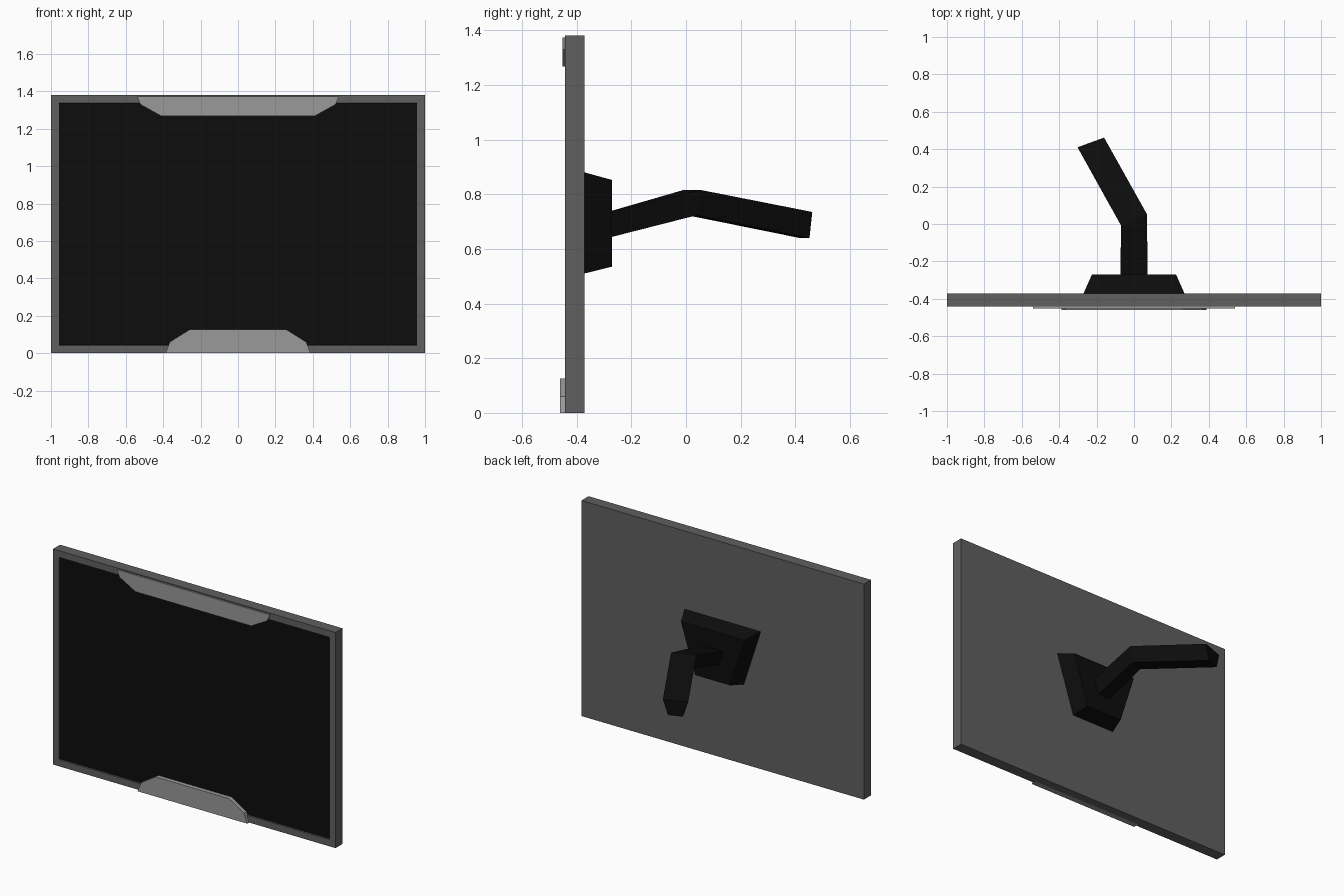
import bpy, bmesh

if "Cube" in bpy.data.objects:
    bpy.data.objects.remove(bpy.data.objects["Cube"])


def material(name, v):
    m = bpy.data.materials.new(name)
    m.diffuse_color = (v, v, v, 1)
    m.use_nodes = True
    m.node_tree.nodes["Principled BSDF"].inputs["Base Color"].default_value = m.diffuse_color
    return m


FRAME = material("dark grey", 0.115)
TRIM = material("light grey", 0.32)
SCREEN = material("screen black", 0.004)
BLACK = material("mount black", 0.004)


def finish(name, bm, *mats):
    bmesh.ops.recalc_face_normals(bm, faces=bm.faces)
    me = bpy.data.meshes.new(name)
    bm.to_mesh(me)
    bm.free()
    for m in mats:
        me.materials.append(m)
    ob = bpy.data.objects.new(name, me)
    bpy.context.collection.objects.link(ob)
    return ob


def loft(name, rings, mat):
    """Join closed rings of points into a capped solid."""
    bm = bmesh.new()
    loops = [[bm.verts.new(p) for p in r] for r in rings]
    for a, b in zip(loops, loops[1:]):
        for i in range(len(a)):
            j = (i + 1) % len(a)
            bm.faces.new((a[i], a[j], b[j], b[i]))
    bm.faces.new(loops[0])
    bm.faces.new(loops[-1])
    return finish(name, bm, mat)


# Display panel with an inset, recessed screen
Y0, Y1, H = -0.442, -0.371, 1.38
bm = bmesh.new()
bmesh.ops.create_cube(bm, size=1)
for v in bm.verts:
    v.co = (v.co.x * 2, Y0 if v.co.y < 0 else Y1, (v.co.z + 0.5) * H)
bm.normal_update()
front = min(bm.faces, key=lambda f: f.normal.y)
bmesh.ops.inset_region(bm, faces=[front], thickness=0.06)
bmesh.ops.inset_region(bm, faces=[front], thickness=0.002, depth=-0.008)
front.material_index = 1
finish("display_panel", bm, FRAME, SCREEN)


# Raised trim plates, from half profiles mirrored in x
def trim(name, half, y):
    prof = half + [(-x, z) for x, z in reversed(half)]
    loft(name, [[(x, yy, z) for x, z in prof] for yy in (y, -0.425)], TRIM)


trim("top_trim", [(0.54, 1.374), (0.522, 1.33), (0.41, 1.268)], -0.452)
trim("bottom_trim", [(0.388, 0.0), (0.365, 0.06), (0.26, 0.126)], -0.461)


# Tapered wall bracket, narrower at the bottom
def trapezoid(y, top, bottom, z_top, z_bot):
    return [(-top, y, z_top), (top, y, z_top), (bottom, y, z_bot), (-bottom, y, z_bot)]


loft("mount_plate", [trapezoid(-0.372, 0.27, 0.15, 0.88, 0.51),
                     trapezoid(-0.27, 0.225, 0.125, 0.852, 0.535)], BLACK)


# Bent support arm: section centre, half-width direction, top and bottom heights
def section(cx, cy, wx, wy, z_top, z_bot, k=0.6):
    return [(cx - wx, cy - wy, z_top), (cx + wx, cy + wy, z_top),
            (cx + wx * k, cy + wy * k, z_bot), (cx - wx * k, cy - wy * k, z_bot)]


loft("support_arm", [section(0, -0.29, 0.072, 0, 0.734, 0.639),
                     section(0, 0.022, 0.07, 0.029, 0.816, 0.723),
                     section(-0.231, 0.436, 0.071, 0.026, 0.735, 0.639)], BLACK)
